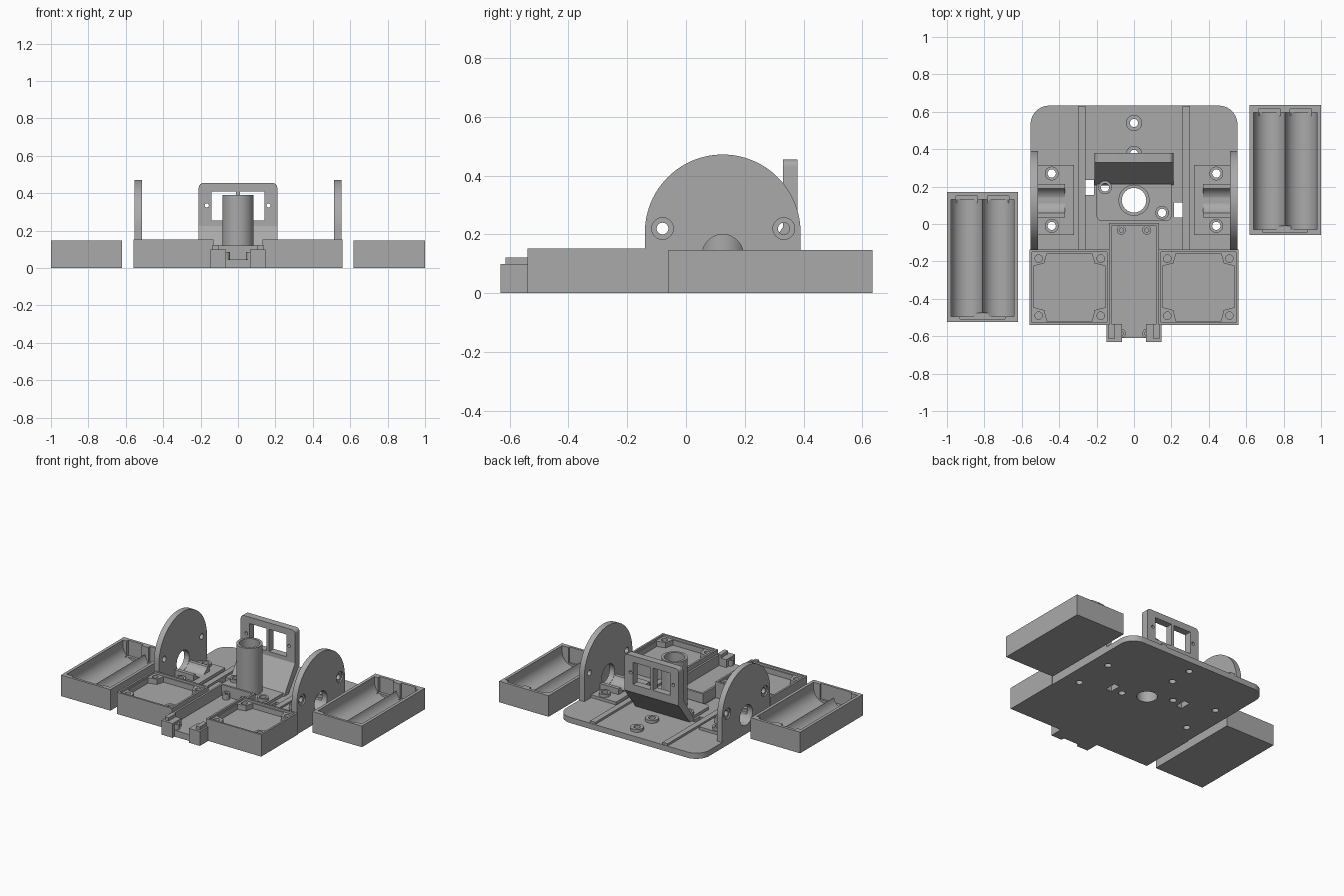
import bpy, bmesh, math
from mathutils import Matrix, Vector

if "Cube" in bpy.data.objects:
    bpy.data.objects.remove(bpy.data.objects["Cube"])

grey = bpy.data.materials.new("plain grey")
grey.diffuse_color = (0.40, 0.40, 0.40, 1)
grey.use_nodes = True
grey.node_tree.nodes["Principled BSDF"].inputs["Base Color"].default_value = grey.diffuse_color


def finish(bm, name):
    bmesh.ops.recalc_face_normals(bm, faces=bm.faces)
    me = bpy.data.meshes.new(name)
    bm.to_mesh(me)
    bm.free()
    me.materials.append(grey)
    ob = bpy.data.objects.new(name, me)
    bpy.context.collection.objects.link(ob)
    return ob


def box(name, x0, x1, y0, y1, z0, z1):
    bm = bmesh.new()
    bmesh.ops.create_cube(bm, size=1)
    for v in bm.verts:
        v.co = Vector(((x0 + x1) / 2 + v.co.x * (x1 - x0),
                       (y0 + y1) / 2 + v.co.y * (y1 - y0),
                       (z0 + z1) / 2 + v.co.z * (z1 - z0)))
    return finish(bm, name)


def rod(name, c, r, length, axis='Z', n=40):
    """Cylinder centred on c."""
    bm = bmesh.new()
    rot = {'Z': Matrix(), 'X': Matrix.Rotation(math.pi / 2, 4, 'Y'),
           'Y': Matrix.Rotation(math.pi / 2, 4, 'X')}[axis]
    bmesh.ops.create_cone(bm, cap_ends=True, segments=n, radius1=r, radius2=r,
                          depth=length, matrix=Matrix.Translation(c) @ rot)
    return finish(bm, name)


def prism(name, pts, axis, a, b):
    """Outline extruded along an axis from a to b."""
    put = {'X': lambda p, t: (t, p[0], p[1]), 'Y': lambda p, t: (p[0], t, p[1]),
           'Z': lambda p, t: (p[0], p[1], t)}[axis]
    bm = bmesh.new()
    lo = [bm.verts.new(put(p, a)) for p in pts]
    hi = [bm.verts.new(put(p, b)) for p in pts]
    bm.faces.new(lo)
    bm.faces.new(hi)
    for i in range(len(pts)):
        j = (i + 1) % len(pts)
        bm.faces.new((lo[i], lo[j], hi[j], hi[i]))
    return finish(bm, name)


def arc(cx, cy, r, a0, a1, n=10):
    return [(cx + r * math.cos(math.radians(a0 + (a1 - a0) * i / n)),
             cy + r * math.sin(math.radians(a0 + (a1 - a0) * i / n))) for i in range(n + 1)]


def cut(ob, cutters):
    for c in cutters:
        m = ob.modifiers.new("cut", 'BOOLEAN')
        m.operation, m.solver, m.object = 'DIFFERENCE', 'EXACT', c
    bpy.context.view_layer.update()
    me = bpy.data.meshes.new_from_object(ob.evaluated_get(bpy.context.evaluated_depsgraph_get()))
    ob.modifiers.clear()
    ob.data = me
    for c in cutters:
        bpy.data.objects.remove(c)
    return ob


def drill(x, y, r=0.022):
    return rod("drill", (x, y, 0.05), r, 0.4, n=24)


# Base plate with rounded rear corners
TX, TY = 0.0, 0.127
BOSSES = [(0, 0.54, 0.04), (0, 0.375, 0.04), (-0.155, 0.195, 0.06), (0.15, 0.06, 0.06)]
PAD_HOLES = [(s * 0.44, y) for s in (-1, 1) for y in (-0.01, 0.27)]
outline = [(-0.553, -0.535), (0.553, -0.535)] + arc(0.453, 0.533, 0.1, 0, 90) + arc(-0.453, 0.533, 0.1, 90, 180)
base = prism("base_plate", outline, 'Z', 0, 0.04)
cut(base, [drill(TX, TY, 0.066), box("slot", -0.26, -0.215, 0.155, 0.235, -1, 1),
           box("slot", 0.215, 0.26, 0.035, 0.115, -1, 1)]
    + [drill(x, y) for x, y, z in BOSSES] + [drill(x, y) for x, y in PAD_HOLES])

# Mounting plate around the tube, tube and screw bosses
mount = prism("tube_mount", arc(-0.17, 0.045, 0.03, 180, 270) + arc(0.17, 0.045, 0.03, 270, 360)
              + [(0.2, 0.215), (-0.2, 0.215)], 'Z', 0.035, 0.06)
cut(mount, [drill(TX, TY, 0.066)] + [drill(x, y) for x, y, z in BOSSES[2:]])
cut(rod("tube", (TX, TY, 0.195), 0.083, 0.39, n=64), [rod("bore", (TX, TY, 0.2), 0.0655, 1, n=64)])
for x, y, z in BOSSES:
    cut(rod("screw_boss", (x, y, z + 0.008), 0.043 if z < 0.05 else 0.036, 0.024), [drill(x, y)])

# Long ribs on the base
for s in (-1, 1):
    box("rib", s * 0.28 - 0.02, s * 0.28 + 0.02, -0.14, 0.63, 0.035, 0.055)

# Side wings, motor pads and cradles
for s in (-1, 1):
    a, b = sorted((s * 0.513, s * 0.553))
    shape = [(-0.14, 0.0)] + [(0.39, 0.0)] + arc(0.125, 0.207, 0.265, 0, 180, 48)
    wing = prism("side_wing", shape, 'X', a, b)
    holes = [rod("shaft_hole", (s * 0.533, 0.125, 0.13), 0.07, 0.2, 'X')]
    for y in (-0.08, 0.333):
        holes.append(rod("screw_hole", (s * 0.533, y, 0.22), 0.02, 0.2, 'X', 24))
        holes.append(rod("counterbore", (s * 0.563, y, 0.22), 0.037, 0.04, 'X', 32))
    cut(wing, holes)
    a, b = sorted((s * 0.32, s * 0.515))
    pad = box("motor_pad", a, b, -0.06, 0.315, 0.035, 0.06)
    cut(pad, [drill(x, y) for x, y in PAD_HOLES if x * s > 0])
    a, b = sorted((s * 0.37, s * 0.515))
    cradle = box("motor_cradle", a, b, 0.035, 0.215, 0.055, 0.1)
    cut(cradle, [rod("motor", (s * 0.44, 0.125, 0.13), 0.072, 0.4, 'X')])
    for x, y in PAD_HOLES:
        if x * s > 0:
            cut(rod("screw_boss", (x, y, 0.068), 0.037, 0.026), [drill(x, y)])

# Sensor bracket: upright window frame on a leaning slab
frame = prism("bracket_frame", [(-0.21, 0.215), (0.21, 0.215)] + arc(0.185, 0.43, 0.025, 0, 90, 6)
              + arc(-0.185, 0.43, 0.025, 90, 180, 6), 'Y', 0.33, 0.38)
cut(frame, [box("window", -0.143, -0.01, 0, 1, 0.255, 0.41), box("window", 0.01, 0.143, 0, 1, 0.255, 0.41)]
    + [rod("pin_hole", (x, 0.35, 0.335), 0.011, 0.3, 'Y', 16) for x in (-0.167, 0.163)])
prism("bracket_slope", [(0.205, 0.035), (0.255, 0.035), (0.38, 0.2), (0.38, 0.225), (0.33, 0.225)], 'X', -0.21, 0.21)

# Two circuit board trays with corner posts
for s in (-1, 1):
    def bx(name, a, b, *rest):
        return box(name, min(s * a, s * b), max(s * a, s * b), *rest)
    tray = bx("board_tray", 0.132, 0.558, -0.54, -0.137, 0, 0.152)
    cuts = [bx("rim", 0.145, 0.545, -0.527, -0.15, 0.137, 0.3)]
    octa = [(s * x, y) for x, y in (
        (0.225, -0.52), (0.465, -0.52), (0.48, -0.46), (0.538, -0.445), (0.538, -0.225), (0.48, -0.21),
        (0.465, -0.157), (0.225, -0.157), (0.21, -0.21), (0.152, -0.225), (0.152, -0.445), (0.21, -0.46))]
    cuts.append(prism("pocket", octa, 'Z', 0.1, 0.3))
    cuts += [rod("screw_hole", (s * x, y, 0.13), 0.02, 0.06, n=20) for x in (0.178, 0.51) for y in (-0.185, -0.49)]
    cut(tray, cuts)
    # Front clip of the centre tray
    bx("front_clip", 0.063, 0.148, -0.632, -0.535, 0, 0.1)
    bx("clip_lip", 0.105, 0.135, -0.615, -0.535, 0.09, 0.122)

# Centre tray
box("centre_floor", -0.135, 0.135, -0.61, 0.005, 0, 0.045)
box("centre_back_wall", -0.13, 0.13, -0.01, 0.005, 0.04, 0.12)
for s in (-1, 1):
    box("centre_side_wall", s * 0.126 - 0.007, s * 0.126 + 0.007, -0.61, 0.005, 0.04, 0.12)
    for y in (-0.033, -0.585):
        cut(rod("centre_post", (s * 0.068, y, 0.06), 0.024, 0.05, n=24),
            [rod("hole", (s * 0.068, y, 0.08), 0.011, 0.05, n=16)])

# Battery boxes with paired half-round troughs and contact slots
for cx, cy in ((-0.81, -0.177), (0.808, 0.288)):
    bat = box("battery_box", cx - 0.191, cx + 0.191, cy - 0.347, cy + 0.347, 0, 0.147)
    cuts = []
    for d in (-0.084, 0.084):
        x = cx + d
        trough = arc(x, 0.108, 0.0855, 180, 360, 28) + [(x + 0.0855, 0.3), (x - 0.0855, 0.3)]
        cuts.append(prism("trough", trough, 'Y', cy - 0.317, cy + 0.307))
        cuts.append(box("contact_slot", x - 0.058, x + 0.058, cy + 0.29, cy + 0.327, 0.04, 0.3))
    cuts.append(box("contact_slot", cx - 0.12, cx + 0.12, cy - 0.33, cy - 0.3, 0.04, 0.3))
    cut(bat, cuts)

# Smooth the round surfaces, keep edges sharp
bpy.ops.object.select_all(action='SELECT')
bpy.context.view_layer.objects.active = base
bpy.ops.object.shade_smooth_by_angle(angle=math.radians(30))
